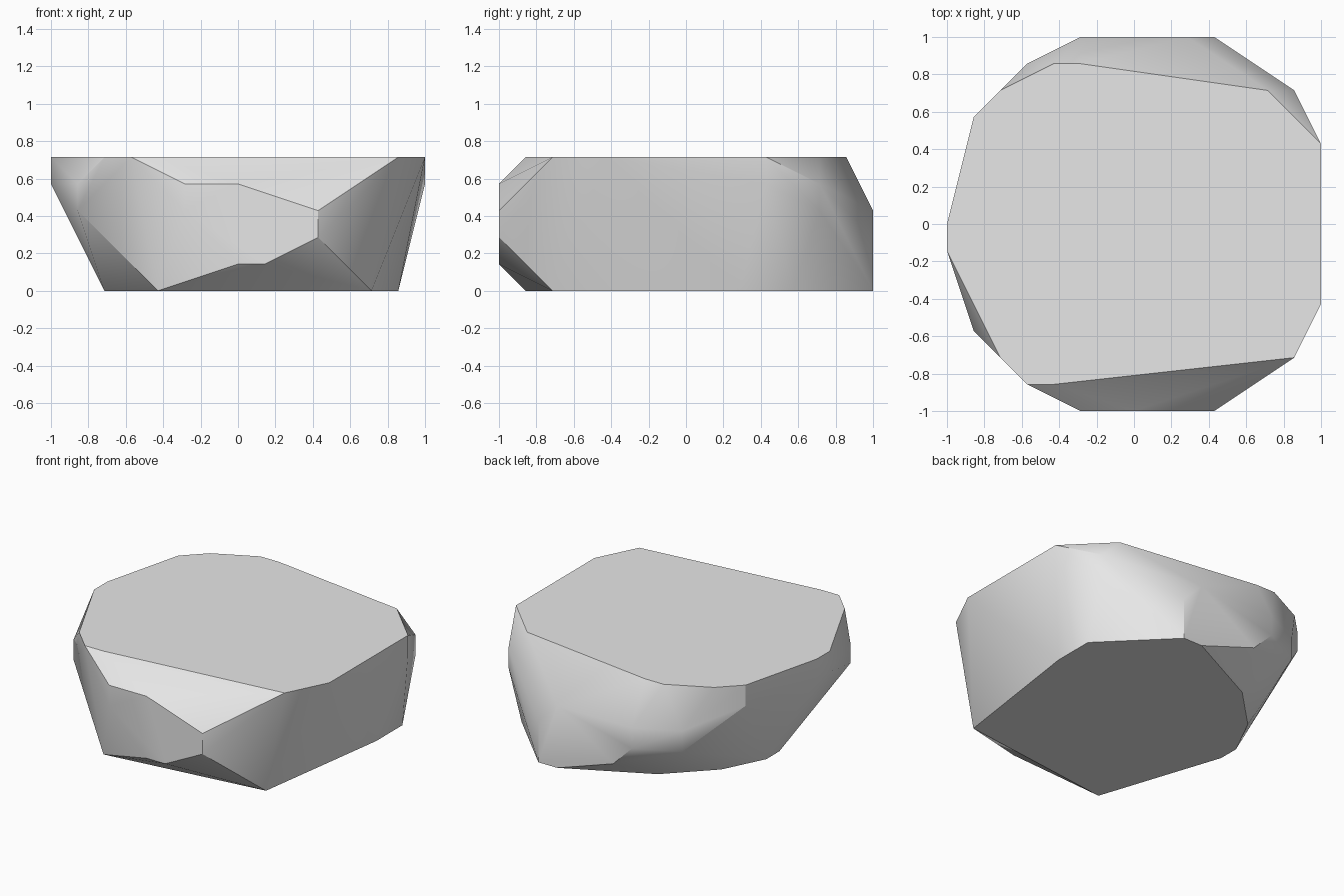
import bpy
import bmesh
import math

default_cube = bpy.data.objects.get("Cube")
if default_cube:
    bpy.data.objects.remove(default_cube, do_unlink=True)

# The boulder is chiselled on a coarse lattice: seven steps from centre to edge
STEP = 1 / 7

# Corner positions (x, y) in lattice steps, grouped by level from ground to top
ground = [(5, -5), (6, 2), (6, 4), (3, 7), (2, 7), (-2, 5), (-4, 3), (-5, 1), (-5, 0), (-3, -6)]
foot = [(0, -7), (1, -7), (-1, 7)]
lower_side = [(3, -7), (3, 7), (-2, 7), (-4, 6)]
middle_side = [(3, -7), (6, 5), (2, 7), (-2, 7), (-4, 6), (-6, -4), (-2, -7)]
shoulder = [(0, -7), (7, 3), (6, 5), (-6, 4), (-7, 0), (-7, -1), (-6, -4), (-2, -7)]
flat_top = [(6, -5), (7, -3), (7, 3), (5, 5), (-2, 6), (-3, 6), (-5, 5), (-6, 4),
            (-7, 0), (-7, -1), (-5, -5), (-4, -6), (-3, -6)]
levels = [ground, foot, lower_side, middle_side, shoulder, flat_top]


def make_material(name, colour):
    """Plain single-colour material for viewport and render."""
    material = bpy.data.materials.new(name)
    material.use_nodes = True
    material.diffuse_color = colour
    for node in material.node_tree.nodes:
        if node.type == 'BSDF_PRINCIPLED':
            node.inputs["Base Color"].default_value = colour
    return material


def make_hull(name, levels, material):
    """Wrap a convex skin around stacked levels of corners."""
    bm = bmesh.new()
    for height, corners in enumerate(levels):
        for x, y in corners:
            bm.verts.new((x * STEP, y * STEP, height * STEP))
    bmesh.ops.convex_hull(bm, input=bm.verts[:], use_existing_faces=False)

    # Remove corners swallowed by the skin, then merge flat regions
    loose = [v for v in bm.verts if not v.link_faces]
    bmesh.ops.delete(bm, geom=loose, context='VERTS')
    bmesh.ops.dissolve_limit(bm, angle_limit=math.radians(0.5),
                             verts=bm.verts[:], edges=bm.edges[:])
    bmesh.ops.recalc_face_normals(bm, faces=bm.faces[:])

    mesh = bpy.data.meshes.new(name)
    bm.to_mesh(mesh)
    bm.free()
    mesh.materials.append(material)
    obj = bpy.data.objects.new(name, mesh)
    bpy.context.collection.objects.link(obj)
    return obj


# Stone body
stone_grey = make_material("stone grey", (0.8, 0.8, 0.8, 1))
boulder = make_hull("boulder", levels, stone_grey)

# Soft sides with crisp chipped edges
bpy.ops.object.select_all(action='DESELECT')
boulder.select_set(True)
bpy.context.view_layer.objects.active = boulder
bpy.ops.object.shade_smooth_by_angle(angle=math.radians(30))
